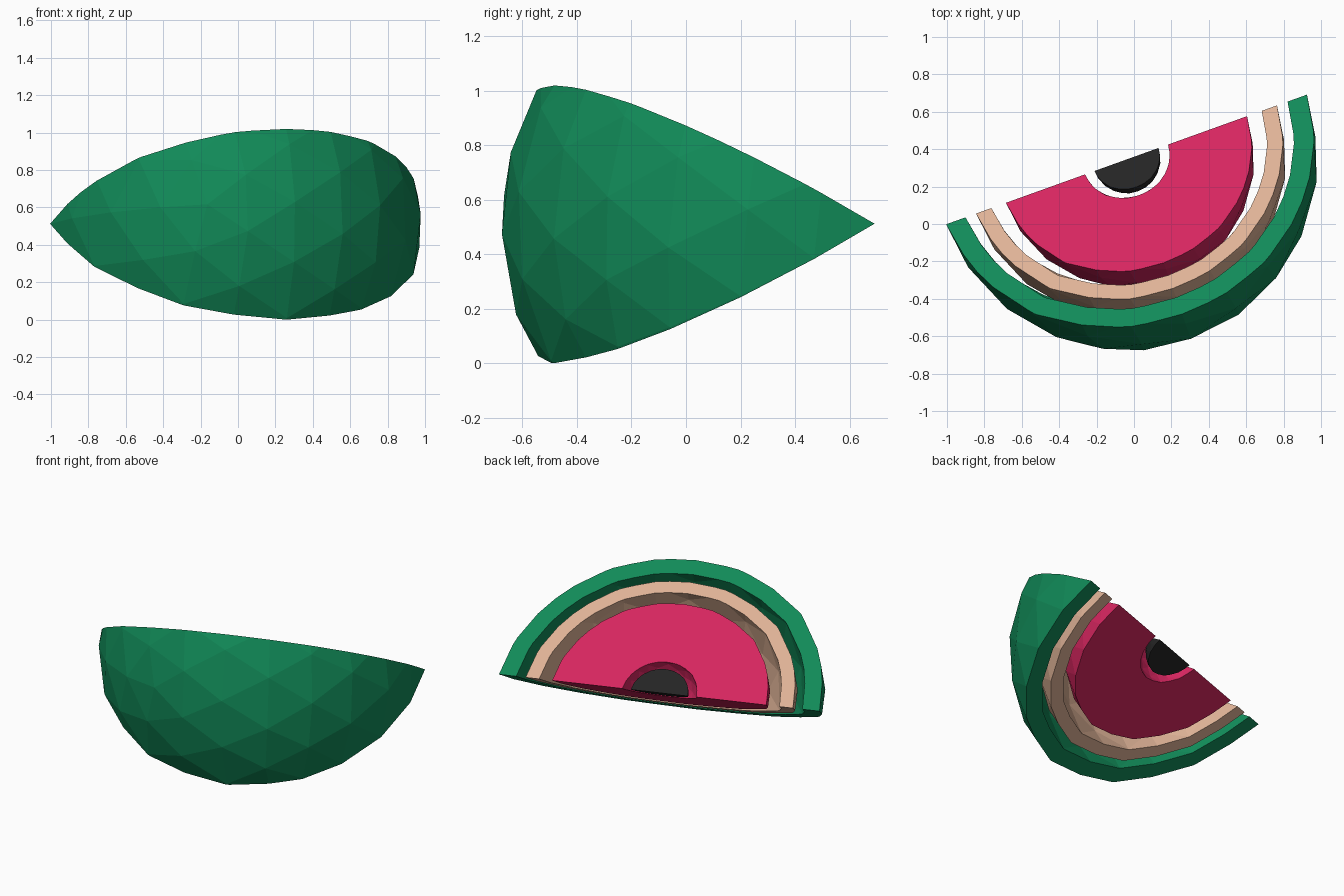
import bpy, math
from mathutils import Matrix, Vector

if "Cube" in bpy.data.objects:
    bpy.data.objects.remove(bpy.data.objects["Cube"])

CENTRE = Vector((-0.04, 0.345, 0.512))
YAW = math.atan2(0.69, 1.92)      # direction of the wedge's thin edge
HALF = math.radians(30)           # half the wedge angle


def material(name, srgb):
    m = bpy.data.materials.new(name)
    lin = [((c / 255 + 0.055) / 1.055) ** 2.4 for c in srgb]
    m.diffuse_color = (*lin, 1)
    m.use_nodes = True
    m.node_tree.nodes["Principled BSDF"].inputs["Base Color"].default_value = m.diffuse_color
    return m


def ball(name, r, mat):
    bpy.ops.mesh.primitive_ico_sphere_add(subdivisions=3, radius=r)
    ob = bpy.context.object
    ob.name = name
    # pole along the thin edge of the wedge
    turn = Matrix.Rotation(YAW, 4, 'Z') @ Matrix.Rotation(math.radians(90), 4, 'Y')
    ob.data.transform(Matrix.Translation(CENTRE) @ turn @ Matrix.Rotation(0.2, 4, 'Z'))
    ob.data.materials.append(mat)
    return ob


def wedge(mat):
    # long triangular prism opening towards the front
    d, h = 2.0, 2.0 * math.tan(HALF)
    v = [(x, y, z) for x in (-2, 2) for y, z in ((0, 0), (-d, -h), (-d, h))]
    f = [(0, 1, 2), (3, 5, 4), (0, 3, 4, 1), (1, 4, 5, 2), (2, 5, 3, 0)]
    me = bpy.data.meshes.new("wedge_cutter")
    me.from_pydata(v, [], f)
    me.transform(Matrix.Translation(CENTRE) @ Matrix.Rotation(YAW, 4, 'Z'))
    me.materials.append(mat)
    ob = bpy.data.objects.new("wedge_cutter", me)
    bpy.context.collection.objects.link(ob)
    # make the faces point outwards
    import bmesh
    bm = bmesh.new()
    bm.from_mesh(me)
    bmesh.ops.recalc_face_normals(bm, faces=bm.faces)
    bm.to_mesh(me)
    bm.free()
    return ob


def cut(ob, tool, op):
    mod = ob.modifiers.new("cut", 'BOOLEAN')
    mod.operation, mod.solver, mod.object = op, 'EXACT', tool
    bpy.context.view_layer.update()
    me = bpy.data.meshes.new_from_object(ob.evaluated_get(bpy.context.evaluated_depsgraph_get()))
    ob.modifiers.clear()
    ob.data = me
    bpy.data.objects.remove(tool)


# nested layers: name, outer radius, inner radius, colour
layers = [
    ("outer_rind", 1.025, 0.915, material("green", (17, 138, 88))),
    ("inner_rind", 0.855, 0.768, material("tan", (222, 178, 150))),
    ("flesh", 0.685, 0.236, material("pink", (213, 37, 95))),
    ("core", 0.182, 0, material("black", (36, 36, 36))),
]
for name, outer, inner, mat in layers:
    part = ball(name, outer, mat)
    if inner:
        cut(part, ball("hollow_cutter", inner, mat), 'DIFFERENCE')
    cut(part, wedge(mat), 'INTERSECT')
    for p in part.data.polygons:
        p.use_smooth = False
        p.material_index = 0
